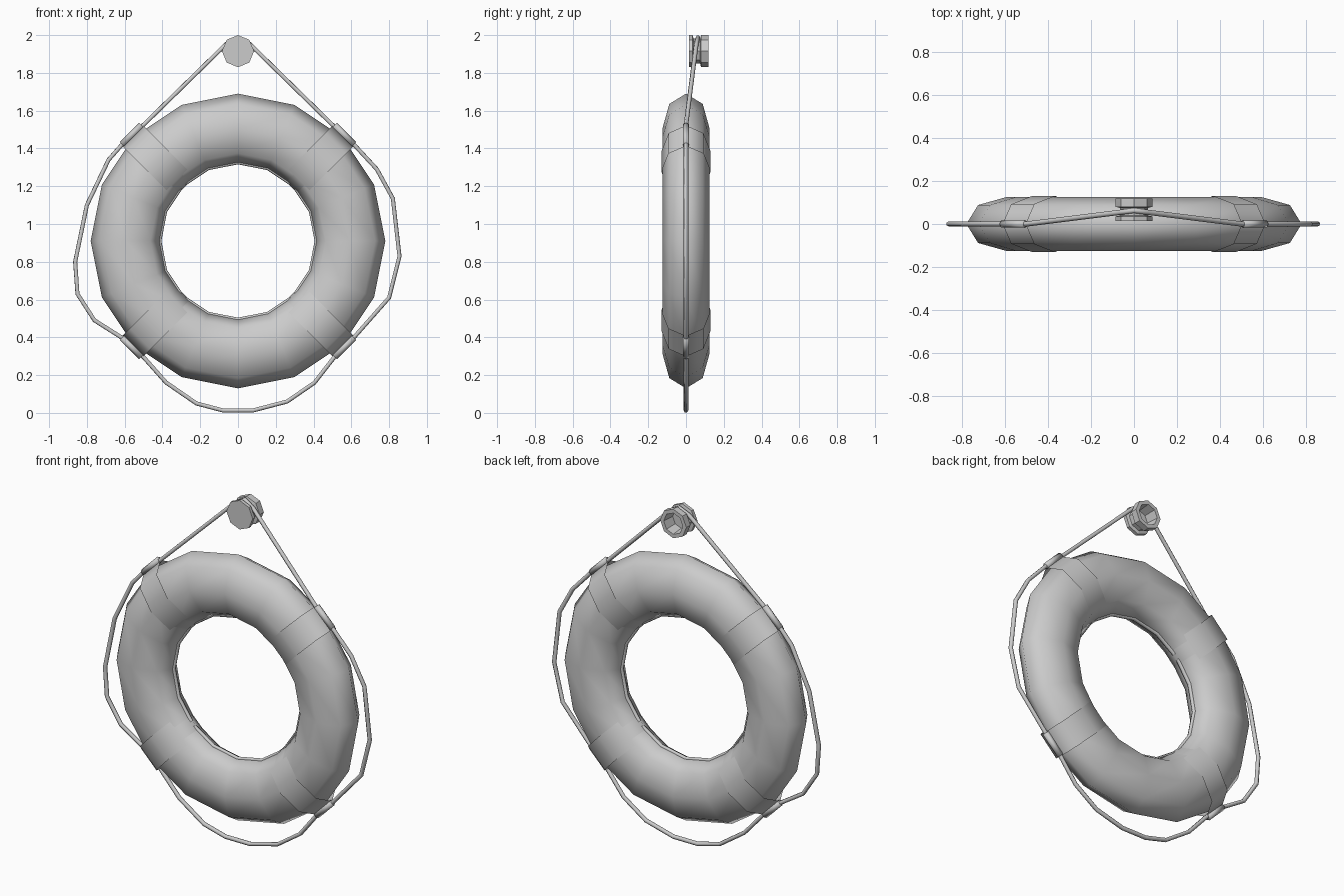
import bpy, math
from mathutils import Matrix, Vector

if "Cube" in bpy.data.objects:
    bpy.data.objects.remove(bpy.data.objects["Cube"])

CZ = 0.91          # height of the ring centre
MID = 0.595        # radius of the tube's centre line


def make(name, verts, faces, smooth=True):
    me = bpy.data.meshes.new(name)
    me.from_pydata(verts, [], faces)
    me.update()
    ob = bpy.data.objects.new(name, me)
    bpy.context.collection.objects.link(ob)
    for p in me.polygons:
        p.use_smooth = smooth
    return ob


def ellipse(a, b, n=8, r0=0.0):
    return [(r0 + a * math.cos(2 * math.pi * i / n), b * math.sin(2 * math.pi * i / n)) for i in range(n)]


def lathe(name, profile, n, cz, closed, smooth=True):
    """Spin (radius, y) points around the y axis at height cz."""
    m = len(profile)
    verts, faces = [], []
    for i in range(n):
        a = 2 * math.pi * i / n
        verts += [(r * math.sin(a), y, cz + r * math.cos(a)) for r, y in profile]
    for i in range(n):
        k = (i + 1) % n
        for j in range(m if closed else m - 1):
            l = (j + 1) % m
            faces.append((i * m + j, i * m + l, k * m + l, k * m + j))
    if not closed:
        faces.append([i * m for i in range(n)][::-1])
        faces.append([i * m + m - 1 for i in range(n)])
    return make(name, verts, faces, smooth)


def rope(name, pts, radius, cyclic):
    cu = bpy.data.curves.new(name, 'CURVE')
    cu.dimensions = '3D'
    cu.bevel_depth = radius
    cu.bevel_resolution = 1
    cu.use_fill_caps = True
    sp = cu.splines.new('POLY')
    sp.points.add(len(pts) - 1)
    for p, co in zip(sp.points, pts):
        p.co = (*co, 1)
    sp.use_cyclic_u = cyclic
    sp.use_smooth = True
    ob = bpy.data.objects.new(name, cu)
    bpy.context.collection.objects.link(ob)
    return ob


# Buoy ring
lathe("buoy_ring", ellipse(0.185, 0.125, 8, MID), 16, CZ, True)

# Thin cord around the inner edge
lathe("inner_cord", ellipse(0.011, 0.013, 6, 0.417), 16, CZ, True)

# Four straps around the ring, each with a rope sleeve
for q in range(4):
    a = math.radians(45 + 90 * q)
    out = Vector((math.cos(a), 0, math.sin(a)))
    tan = Vector((-math.sin(a), 0, math.cos(a)))
    base = Vector((0, 0, CZ))
    for name, sec, half in (("strap", ellipse(0.193, 0.13, 8, MID), 0.077),
                            ("rope_sleeve", ellipse(0.018, 0.018, 6, 0.795), 0.072)):
        n = len(sec)
        verts = [base + out * r + Vector((0, y, 0)) + tan * s for s in (-half, half) for r, y in sec]
        faces = [(i, (i + 1) % n, n + (i + 1) % n, n + i) for i in range(n)]
        if name == "rope_sleeve":
            faces += [list(range(n))[::-1], list(range(n, 2 * n))]
        make(f"{name}_{q + 1}", verts, faces)

# Grab rope, hung over the wall hook
path = [(-0.5, 1.525), (-0.61, 1.425), (-0.685, 1.34), (-0.80, 1.1), (-0.862, 0.8), (-0.85, 0.63),
        (-0.76, 0.49), (-0.61, 0.395), (-0.5, 0.295), (-0.38, 0.16), (-0.22, 0.05), (-0.08, 0.013),
        (0.08, 0.013), (0.26, 0.06), (0.405, 0.16), (0.51, 0.295), (0.61, 0.395), (0.80, 0.61),
        (0.855, 0.83), (0.82, 1.135), (0.735, 1.29), (0.61, 1.425), (0.5, 1.525)]
pts = [(x, 0, z) for x, z in path]
pts += [(0.06, 0.055, 1.955), (0, 0.063, 1.988), (-0.06, 0.055, 1.955)]
rope("grab_rope", pts, 0.012, True)

# Wall hook: spool with a hollow back
spool = [(0.085, 0.015), (0.085, 0.035), (0.066, 0.04), (0.066, 0.075), (0.085, 0.08),
         (0.085, 0.118), (0.062, 0.118), (0.055, 0.045)]
lathe("wall_hook", spool, 8, 1.915, False, False)
